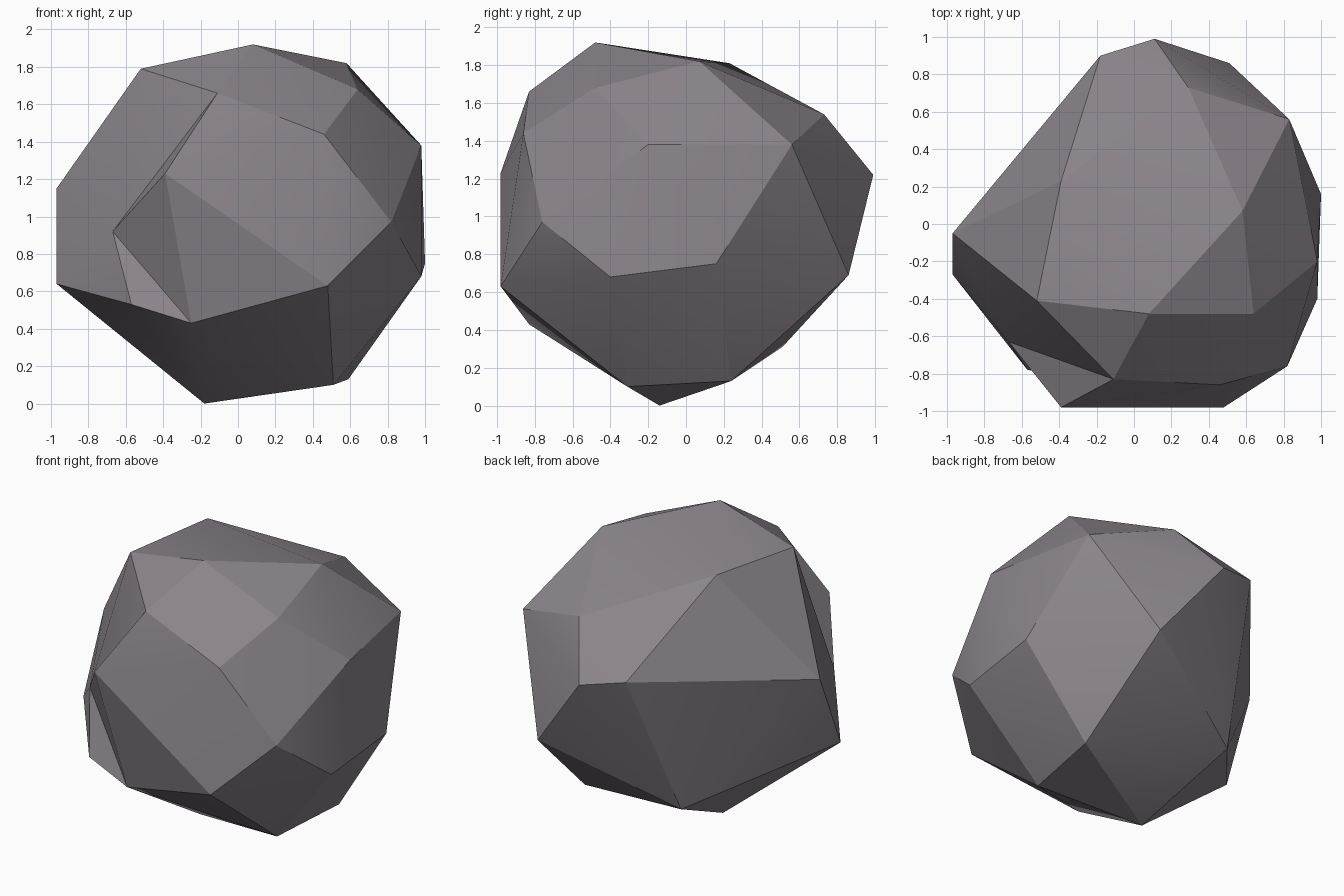
import bpy
import bmesh
import math
from mathutils import Vector

default_cube = bpy.data.objects.get("Cube")
if default_cube:
    bpy.data.objects.remove(default_cube, do_unlink=True)

# Stone colour
stone = bpy.data.materials.new("grey_stone")
stone_colour = (0.26, 0.235, 0.26, 1)
stone.use_nodes = True
stone.diffuse_color = stone_colour
shader = next(n for n in stone.node_tree.nodes if n.type == 'BSDF_PRINCIPLED')
shader.inputs["Base Color"].default_value = stone_colour
shader.inputs["Roughness"].default_value = 0.9

# Corners around the chipped hollow on the front
chip_rim = [
    (-.52, -.41, 1.79), (-.11, -.83, 1.66), (-.39, -.98, 1.23),
    (-.25, -.83, .43), (-.57, -.78, .53), (-.97, -.27, .64),
    (-1, -.36, .92), (-.97, -.05, 1.15),
]
chip_centre = (-.67, -.63, .92)

# Remaining corners of the boulder
crown = [(.08, -.48, 1.92), (.64, -.48, 1.68), (.58, .07, 1.82), (-.39, .23, 1.81)]
front = [(.46, -.86, 1.44), (.48, -.98, .63), (.82, -.76, .97)]
side = [(.98, -.2, 1.38), (1, .16, .75), (.98, -.4, .68), (.83, .56, 1.38)]
back = [(.29, .73, 1.54), (.11, .99, 1.22), (.51, .86, .69), (-.18, .9, 1.28)]
base = [(.59, .24, .13), (.51, -.31, .1), (-.18, -.14, 0), (-.32, .51, .31)]

# Faceted outer body
bm = bmesh.new()
rim_verts = {bm.verts.new(p) for p in chip_rim}
for corner in crown + front + side + back + base:
    bm.verts.new(corner)
hull = bmesh.ops.convex_hull(bm, input=bm.verts[:])
inside = [g for g in hull["geom_interior"] if isinstance(g, bmesh.types.BMVert)]
rim_verts -= set(inside)
bmesh.ops.delete(bm, geom=inside, context='VERTS')

# Break out the hollow and fan its rim to the sunken centre
chip_faces = [f for f in bm.faces if set(f.verts) <= rim_verts]
bmesh.ops.delete(bm, geom=chip_faces, context='FACES')
rim_edges = [e for e in bm.edges if e.is_boundary]
centre = bm.verts.new(Vector(chip_centre))
for edge in rim_edges:
    bm.faces.new((*edge.verts, centre))
bmesh.ops.recalc_face_normals(bm, faces=bm.faces[:])

# Boulder object
mesh = bpy.data.meshes.new("boulder")
bm.to_mesh(mesh)
bm.free()
mesh.materials.append(stone)
boulder = bpy.data.objects.new("boulder", mesh)
bpy.context.collection.objects.link(boulder)

# Soften shallow creases, keep the strong ones sharp
bpy.ops.object.select_all(action='DESELECT')
boulder.select_set(True)
bpy.context.view_layer.objects.active = boulder
bpy.ops.object.shade_smooth_by_angle(angle=math.radians(20))
